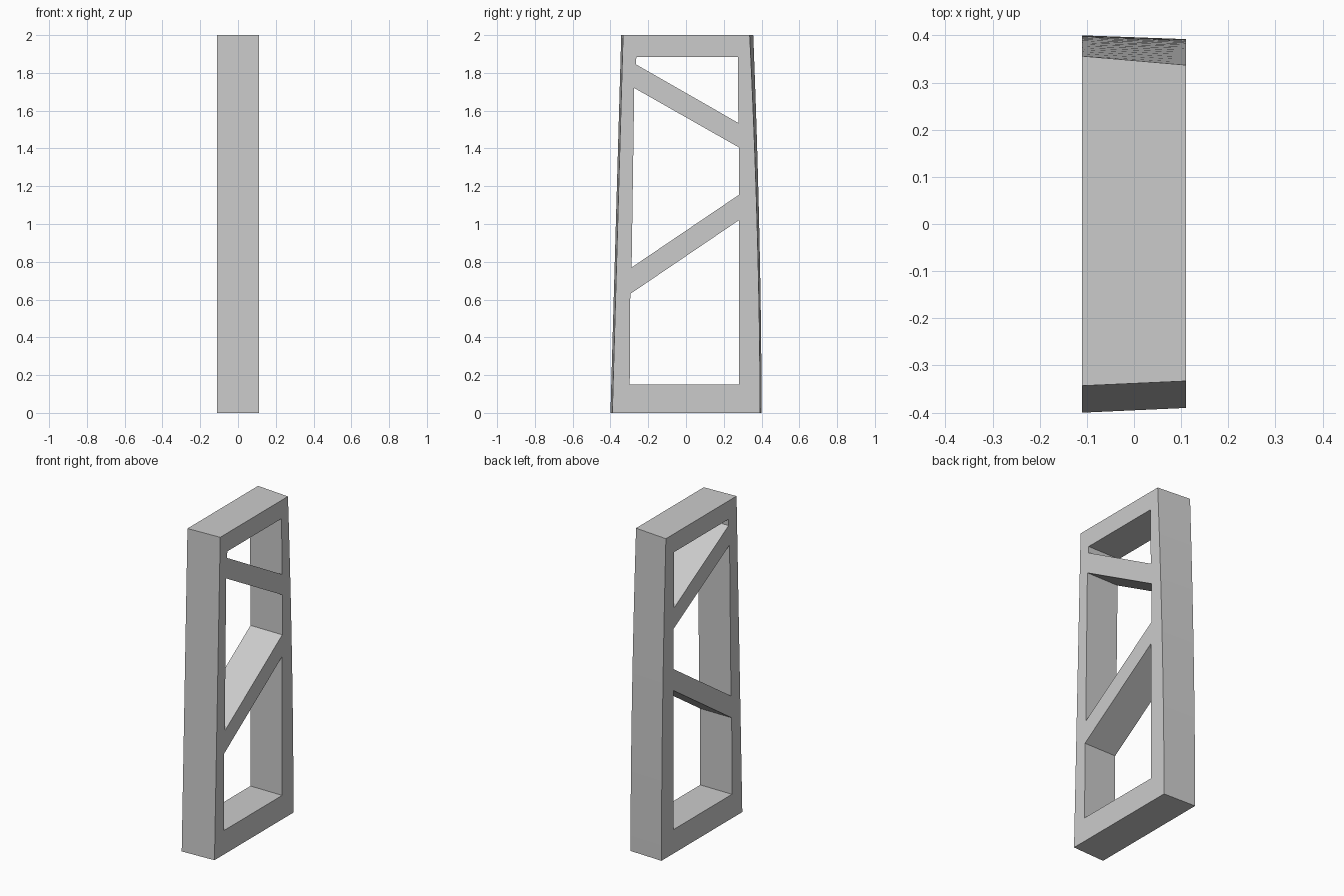
import bpy
import bmesh

if "Cube" in bpy.data.objects:
    bpy.data.objects.remove(bpy.data.objects["Cube"])

HALF = 0.11      # half thickness along x
STEPS = 16       # segments along the curved rear edge

grey = bpy.data.materials.new("plain grey")
grey.diffuse_color = (0.6, 0.6, 0.6, 1)
grey.use_nodes = True
grey.node_tree.nodes["Principled BSDF"].inputs["Base Color"].default_value = grey.diffuse_color


def prisms(name, sections):
    """Join (left profile, right profile, left x, right x) pairs into closed solids."""
    bm = bmesh.new()
    for left, right, x0, x1 in sections:
        a = [bm.verts.new((x0, y, z)) for y, z in left]
        b = [bm.verts.new((x1, y, z)) for y, z in right]
        bm.faces.new(a)
        bm.faces.new(b[::-1])
        for i in range(len(a)):
            j = (i + 1) % len(a)
            bm.faces.new((a[j], a[i], b[i], b[j]))
    bmesh.ops.recalc_face_normals(bm, faces=bm.faces)
    mesh = bpy.data.meshes.new(name)
    bm.to_mesh(mesh)
    bm.free()
    mesh.materials.append(grey)
    obj = bpy.data.objects.new(name, mesh)
    bpy.context.collection.objects.link(obj)
    return obj


def outline(front_low, front_high, back_low, back_high):
    """Side profile: straight leaning front, gently bowed back."""
    pts = [(front_high, 2), (front_low, 0)]
    for i in range(STEPS + 1):
        t = i / STEPS
        pts.append((back_low + (back_high - back_low) * t ** 1.8, 2 * t))
    return pts


# Tapered upright slab, slightly narrower on its right side
frame = prisms("braced_frame", [(
    outline(-0.40, -0.343, 0.40, 0.356),
    outline(-0.39, -0.333, 0.392, 0.337), -HALF, HALF)])

# Three openings that leave the rails and two diagonal braces
openings = [
    [(-0.298, 0.15), (0.28, 0.15), (0.28, 1.02), (-0.295, 0.63)],
    [(-0.288, 0.77), (0.281, 1.155), (0.281, 1.405), (-0.274, 1.72)],
    [(-0.265, 1.845), (0.277, 1.535), (0.275, 1.885), (-0.263, 1.885)],
]
cutter = prisms("opening_cutter", [(p, p, -0.3, 0.3) for p in openings])
cutter.hide_render = True

cut = frame.modifiers.new("openings", "BOOLEAN")
cut.operation = "DIFFERENCE"
cut.solver = "EXACT"
cut.object = cutter
bpy.context.view_layer.objects.active = frame
frame.select_set(True)
bpy.ops.object.modifier_apply(modifier=cut.name)
bpy.data.objects.remove(cutter)

# Soft bow on the rear edge, crisp corners elsewhere
bpy.ops.object.shade_smooth_by_angle(angle=0.5)
